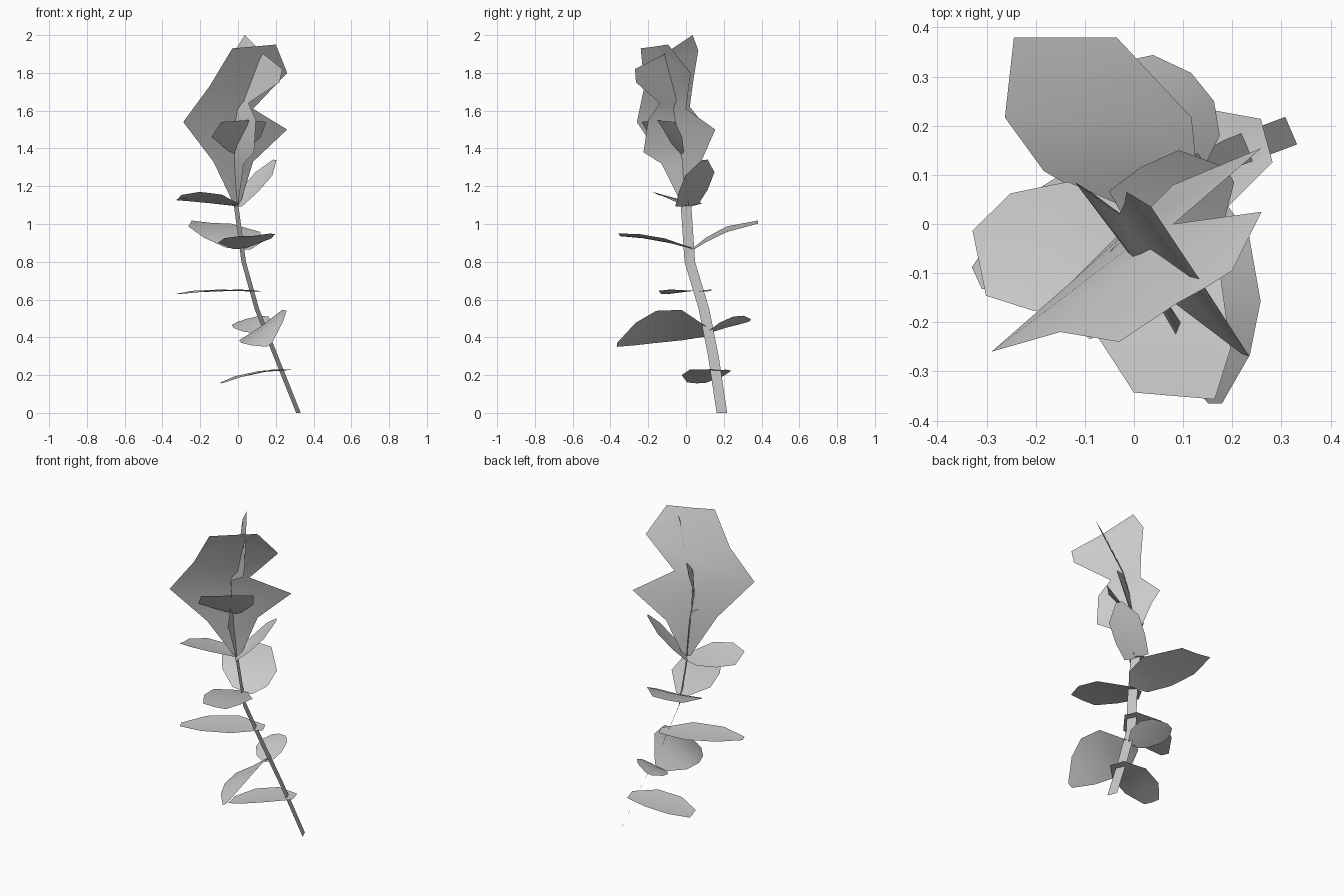
import bpy
from mathutils import Vector as V


def sheet(name, *rails):
    """Thin surface spanned between matching rails of points."""
    n, k = len(rails[0]), len(rails)
    verts = [V(r[i]) for i in range(n) for r in rails]
    faces = [(i * k + j, i * k + j + 1, (i + 1) * k + j + 1, (i + 1) * k + j)
             for i in range(n - 1) for j in range(k - 1)]
    me = bpy.data.meshes.new(name)
    me.from_pydata(verts, [], faces)
    me.shade_smooth()
    ob = bpy.data.objects.new(name, me)
    bpy.context.collection.objects.link(ob)
    return ob


def leaf(name, base, tip, side, widths, lift=0.0, ts=(0, .35, .72, 1), cup=0.008):
    """Leaf along base-tip; side is the half-width vector, lift arches it."""
    base, tip, side = V(base), V(tip), V(side)
    left, mid, right = [], [], []
    for t, w in zip(ts, widths):
        c = base.lerp(tip, t) + V((0, 0, lift * 4 * t * (1 - t)))
        left.append(c + side * w)
        mid.append(c - V((0, 0, cup * w)))
        right.append(c - side * w)
    sheet(name, left, mid, right)


# Stem: flat ribbon
path = [(.32, .19, 0), (.20, .145, .3), (.10, .095, .55), (.03, .02, .8), (-.01, 0, 1.1)]
half = V((.012, -.028, 0))
sheet("stem", [V(p) - half for p in path], [V(p) + half for p in path])

# Stem leaves, bottom to top
leaf("leaf_low", (.27, .17, .23), (-.085, .055, .16), (-.03, .11, -.003), (.4, 1, 1, .45), .022)
leaf("leaf_front_low", (.10, .13, .425), (.165, -.365, .36), (.12, 0, .085),
     (.2, .95, 1, .7, .12), .07, (0, .31, .58, .8, 1))
leaf("leaf_back_low", (.12, .12, .43), (.02, .34, .49), (.093, .02, .03),
     (.3, .8, 1, .8, .2), .02, (0, .2, .5, .78, 1))
leaf("leaf_left_mid", (.11, .10, .645), (-.32, -.11, .63), (-.05, .11, 0), (.3, 1, .85, .2), .015)
leaf("leaf_front_mid", (.01, .035, .87), (.082, -.35, .942), (.142, -.012, .012),
     (.25, 1, .95, .58), .018)
leaf("leaf_back_mid", (0, .04, .87), (-.14, .38, 1.01), (.19, 0, -.015),
     (.35, .82, 1, .55), .03, (0, .2, .52, 1))

# Sepals under the flower
leaf("sepal_left", (0, 0, 1.1), (-.315, -.08, 1.14), (-.025, .12, -.025), (.25, .95, 1, .55), .02)
leaf("sepal_right", (-.015, .005, 1.1), (.195, .10, 1.34), (-.045, .077, .008), (.8, 1, 1, .2), -.01)

# Flower: wide leaning petal
sheet("petal_wide",
      [(-.02, -.01, 1.1), (-.13, -.12, 1.33), (-.29, -.26, 1.54), (-.15, -.22, 1.73), (-.03, -.24, 1.93)],
      [(-.005, -.005, 1.1), (-.02, -.02, 1.33), (.0, -.04, 1.52), (.02, -.07, 1.68), (.09, -.16, 1.94)],
      [(.01, .01, 1.1), (.08, .08, 1.33), (.26, .155, 1.5), (.08, 0, 1.61), (.26, .025, 1.8)])
# Top right corner of the wide petal
sheet("petal_wide_corner", [(.09, -.16, 1.94), (.26, .025, 1.8)],
      [(.145, -.13, 1.945), (.20, -.095, 1.95)])

# Flower: crossing petal
sheet("petal_cross",
      [(-.01, .01, 1.1), (-.04, .03, 1.32), (-.08, .06, 1.45), (-.12, .085, 1.54),
       (-.03, .02, 1.62), (-.02, .04, 1.77), (-.015, .065, 1.92), (.035, .035, 2.0)],
      [(0, -.02, 1.1), (.03, -.13, 1.32), (.085, -.225, 1.38), (.095, -.2, 1.55),
       (.055, -.14, 1.64), (.22, -.265, 1.75), (.235, -.27, 1.82), (.135, -.115, 1.9)])

# Flower: small tilted inner petal, in front of the wide one
sheet("petal_inner",
      [(-.03, -.03, 1.37), (-.14, -.19, 1.46), (-.09, -.235, 1.54)],
      [(0, -.02, 1.37), (.0, -.10, 1.45), (.05, -.16, 1.55)],
      [(.03, -.01, 1.38), (.12, -.02, 1.46), (.15, -.06, 1.54)])
